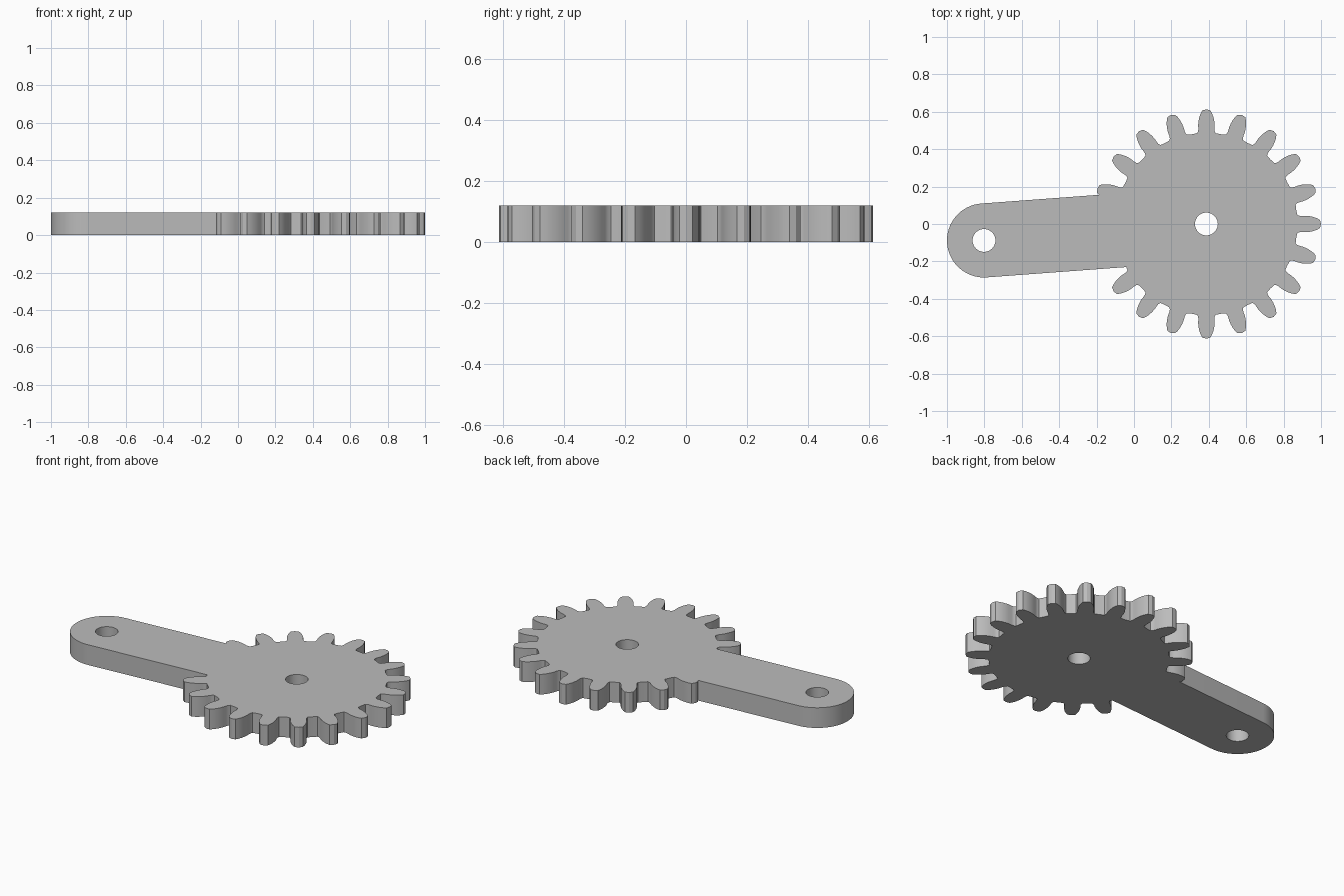
import bpy, bmesh
from math import pi, cos, sin, atan2
from mathutils import Vector

cube = bpy.data.objects.get("Cube")
if cube:
    bpy.data.objects.remove(cube)

THICK = 0.12
GEAR = Vector((0.387, 0.0))
PIVOT = Vector((-0.802, -0.088))
ARM_R = 0.198
TEETH = 20

steel = bpy.data.materials.new("plain grey")
steel.use_nodes = True
steel.diffuse_color = (0.5, 0.5, 0.5, 1)
steel.node_tree.nodes["Principled BSDF"].inputs["Base Color"].default_value = (0.5, 0.5, 0.5, 1)


def plate(name, outline, z0=0.0, z1=THICK):
    """Extrude a closed counter-clockwise outline into a solid plate."""
    bm = bmesh.new()
    face = bm.faces.new([bm.verts.new((p[0], p[1], z0)) for p in outline])
    extruded = bmesh.ops.extrude_face_region(bm, geom=[face])["geom"]
    verts = [g for g in extruded if isinstance(g, bmesh.types.BMVert)]
    bmesh.ops.translate(bm, verts=verts, vec=(0, 0, z1 - z0))
    bmesh.ops.recalc_face_normals(bm, faces=bm.faces)
    mesh = bpy.data.meshes.new(name)
    bm.to_mesh(mesh)
    bm.free()
    mesh.materials.append(steel)
    obj = bpy.data.objects.new(name, mesh)
    bpy.context.collection.objects.link(obj)
    return obj


def arc(centre, radius, start, end, steps):
    angles = [start + (end - start) * i / steps for i in range(steps + 1)]
    return [centre + radius * Vector((cos(a), sin(a))) for a in angles]


def combine(target, tool, operation):
    """Apply a boolean and discard the tool."""
    mod = target.modifiers.new(operation.lower(), "BOOLEAN")
    mod.operation, mod.object, mod.solver = operation, tool, "EXACT"
    bpy.context.view_layer.objects.active = target
    bpy.ops.object.modifier_apply(modifier=mod.name)
    bpy.data.objects.remove(tool)


# Gear: half a tooth as (radius, half width), mirrored and repeated
flank = [(0.486, 0.049), (0.497, 0.044), (0.51, 0.043), (0.53, 0.044),
         (0.55, 0.042), (0.57, 0.038), (0.59, 0.031), (0.607, 0.022)]
tooth = [(r, -w) for r, w in flank] + [(0.613, 0)] + [(r, w) for r, w in reversed(flank)]
outline = []
for i in range(TEETH):
    a = 2 * pi * i / TEETH
    along, across = Vector((cos(a), sin(a))), Vector((-sin(a), cos(a)))
    outline += [GEAR + along * r + across * w for r, w in tooth]
    gap = a + pi / TEETH
    outline.append(GEAR + 0.486 * Vector((cos(gap), sin(gap))))
crank = plate("gear_with_arm", outline)

# Arm: round end at the pivot, straight sides running into the gear
run = GEAR - PIVOT
tilt = atan2(run.y, run.x)
side = ARM_R * Vector((-sin(tilt), cos(tilt)))
end = PIVOT + run * 0.8
arm = plate("arm", arc(PIVOT, ARM_R, tilt + pi / 2, tilt + 3 * pi / 2, 32)
            + [end - side, end + side])
combine(crank, arm, "UNION")

# Shaft and pivot holes
for name, centre in (("shaft_hole", GEAR), ("pivot_hole", PIVOT)):
    cutter = plate(name, arc(centre, 0.061, 0, 2 * pi, 40)[:-1], -0.1, THICK + 0.1)
    combine(crank, cutter, "DIFFERENCE")

# Smooth curved walls, crisp edges
bpy.ops.object.select_all(action="DESELECT")
crank.select_set(True)
bpy.context.view_layer.objects.active = crank
bpy.ops.object.shade_smooth_by_angle(angle=0.35)
